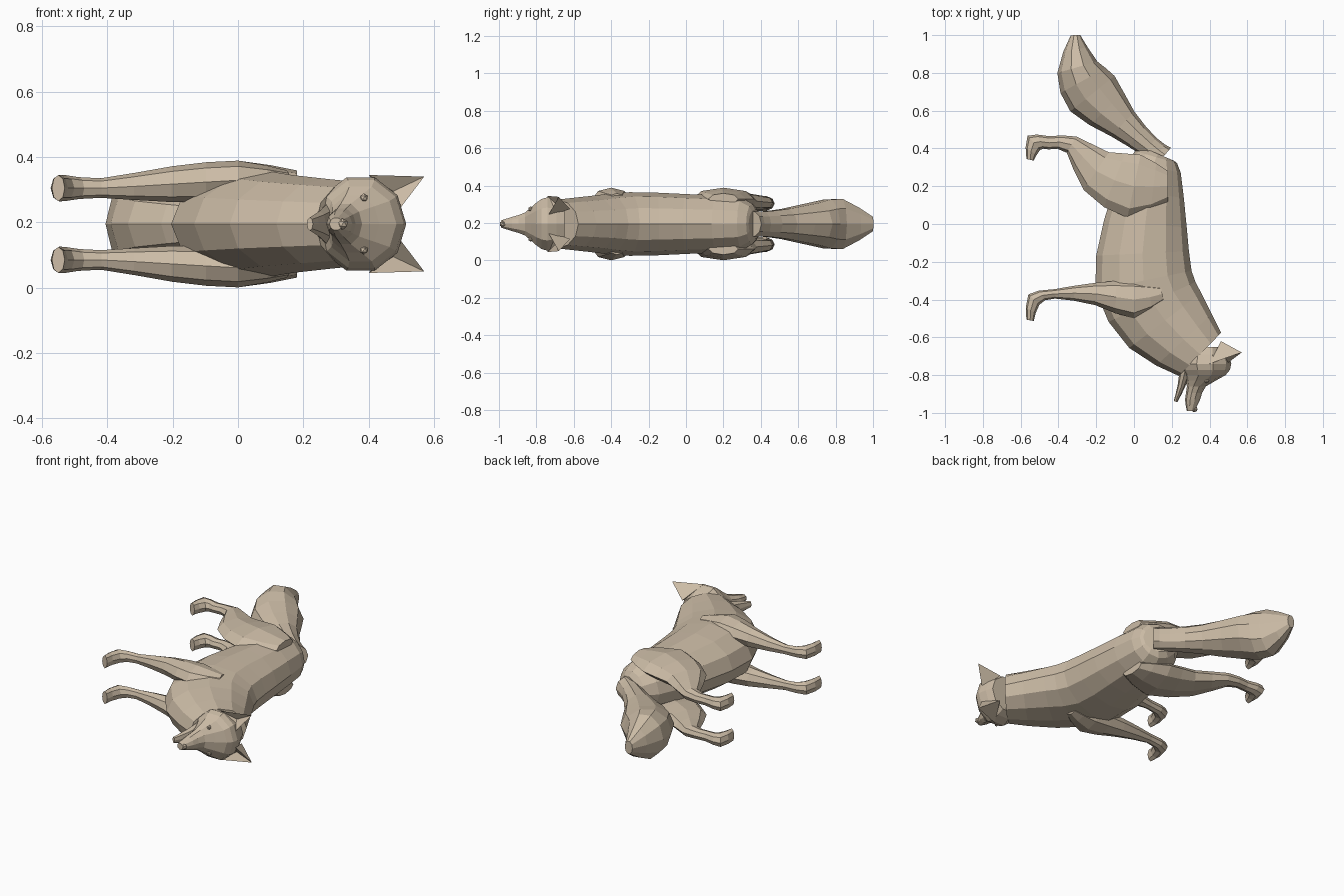
import bpy, bmesh, math
from mathutils import Vector

cube = bpy.data.objects.get("Cube")
if cube:
    bpy.data.objects.remove(cube, do_unlink=True)

MIDDLE = 0.195  # height of the symmetry plane: the animal lies on its side

fur = bpy.data.materials.new("tan fur")
fur.use_nodes = True
fur.diffuse_color = (0.6, 0.5, 0.38, 1)
fur.node_tree.nodes["Principled BSDF"].inputs["Base Color"].default_value = fur.diffuse_color


def finish(name, bm):
    """Turn the finished bmesh into a flat-shaded object with the fur colour."""
    bmesh.ops.recalc_face_normals(bm, faces=bm.faces)
    mesh = bpy.data.meshes.new(name)
    bm.to_mesh(mesh)
    bm.free()
    mesh.materials.append(fur)
    obj = bpy.data.objects.new(name, mesh)
    bpy.context.collection.objects.link(obj)


def centred(x):
    """Parts on the symmetry plane have no sideways offset."""
    return 0


def leg_spread(x):
    """Legs stand closer together at the paws than at the body."""
    return 0.11 + 0.06 * max(0, min(0.4, x + 0.4))


def cross_sections(stations, axis):
    """Find the two outline points and the half width at every station."""
    sections = []
    last = len(stations) - 1
    for index, (x, y, depth, width) in enumerate(stations):
        before = Vector(stations[max(index - 1, 0)][:2])
        after = Vector(stations[min(index + 1, last)][:2])
        along = (after - before).normalized()
        across = axis or Vector((-along.y, along.x))
        centre = Vector((x, y))
        upper = centre + across * depth
        lower = centre - across * depth
        sections.append(Vector((*upper, *lower, width)))
    return sections


def add_between(sections):
    """Insert one curved in-between section in every span."""
    result = [sections[0]]
    last = len(sections) - 1
    for index in range(last):
        start, end = sections[index], sections[index + 1]
        before = sections[max(index - 1, 0)]
        after = sections[min(index + 2, last)]
        result.append((start + end) / 2 + (start + end - before - after) / 16)
        result.append(end)
    return result


def loft(name, stations, sides=10, side=1, spread=centred, axis=None):
    """Skin rings along a path of stations: x, y, half depth, half width."""
    bm = bmesh.new()
    rings = []
    for section in add_between(cross_sections(stations, axis)):
        upper, lower, width = Vector(section[:2]), Vector(section[2:4]), section[4]
        centre, arm = (upper + lower) / 2, (upper - lower) / 2
        ring = []
        for step in range(sides):
            angle = math.tau * step / sides
            point = centre + arm * math.cos(angle)
            height = MIDDLE + side * spread(centre.x) + width * math.sin(angle)
            ring.append(bm.verts.new((point.x, point.y, height)))
        rings.append(ring)
    for ring, following in zip(rings, rings[1:]):
        for step in range(sides):
            after = (step + 1) % sides
            bm.faces.new((ring[step], ring[after], following[after], following[step]))
    bm.faces.new(rings[0])
    bm.faces.new(rings[-1])
    finish(name, bm)


def ball(name, x, y, offset, radius):
    """Small low-poly ball for the nose and eyes."""
    bm = bmesh.new()
    bmesh.ops.create_icosphere(bm, subdivisions=1, radius=radius)
    bmesh.ops.translate(bm, verts=bm.verts, vec=(x, y, MIDDLE + offset))
    finish(name, bm)


def ear(name, side):
    """Pointed shell with a hollow front."""
    bm = bmesh.new()

    def corner(x, y, offset):
        return bm.verts.new((x, y, MIDDLE + side * offset))

    outer = corner(0.4, -0.74, 0.15)
    inner = corner(0.49, -0.74, 0.04)
    back = corner(0.46, -0.62, 0.08)
    tip = corner(0.57, -0.68, 0.145)
    hollow = corner(0.475, -0.69, 0.1)
    for face in ((outer, tip, hollow), (hollow, tip, inner), (outer, hollow, inner),
                 (outer, back, tip), (back, inner, tip), (outer, inner, back)):
        bm.faces.new(face)
    finish(name, bm)


# Torso and neck, from rump to head
loft("torso", [
    (0.13, 0.37, 0.09, 0.08),
    (0.1, 0.3, 0.15, 0.14),
    (0.06, 0, 0.22, 0.16),
    (0.05, -0.3, 0.26, 0.17),
    (0.165, -0.51, 0.24, 0.15),
    (0.35, -0.69, 0.16, 0.13),
], sides=12)

# Skull tapering into the upper snout, with the open jaw below it
loft("head", [
    (0.38, -0.65, 0.11, 0.11),
    (0.375, -0.74, 0.14, 0.15),
    (0.375, -0.8, 0.11, 0.12),
    (0.33, -0.86, 0.05, 0.065),
    (0.31, -0.93, 0.04, 0.04),
    (0.3, -0.99, 0.02, 0.02),
], axis=Vector((1, 0)))
loft("lower_jaw", [
    (0.27, -0.78, 0.03, 0.06),
    (0.25, -0.86, 0.02, 0.04),
    (0.22, -0.94, 0.01, 0.02),
], sides=8)
ball("nose", 0.32, -0.98, 0, 0.018)

# Bushy tail
loft("tail", [
    (0.15, 0.35, 0.07, 0.07),
    (0.08, 0.41, 0.06, 0.07),
    (-0.06, 0.53, 0.09, 0.085),
    (-0.22, 0.69, 0.15, 0.12),
    (-0.3, 0.83, 0.11, 0.14),
    (-0.31, 1, 0.025, 0.04),
])

# Leg stations from shoulder or hip down to the toes
front_leg = [
    (0.15, -0.37, 0.04, 0.03),
    (0, -0.4, 0.1, 0.06),
    (-0.2, -0.37, 0.06, 0.055),
    (-0.42, -0.37, 0.025, 0.03),
    (-0.53, -0.4, 0.04, 0.04),
    (-0.55, -0.51, 0.02, 0.04),
]
hind_leg = [
    (0.18, 0.2, 0.08, 0.03),
    (0, 0.2, 0.17, 0.06),
    (-0.2, 0.28, 0.12, 0.05),
    (-0.33, 0.42, 0.05, 0.035),
    (-0.45, 0.43, 0.035, 0.03),
    (-0.53, 0.43, 0.05, 0.04),
    (-0.55, 0.34, 0.02, 0.04),
]

# Paired parts on both sides of the symmetry plane
for label, side in (("left", -1), ("right", 1)):
    loft(label + "_front_leg", front_leg, 8, side, leg_spread)
    loft(label + "_hind_leg", hind_leg, 8, side, leg_spread)
    ear(label + "_ear", side)
    ball(label + "_eye", 0.385, -0.83, side * 0.08, 0.014)
